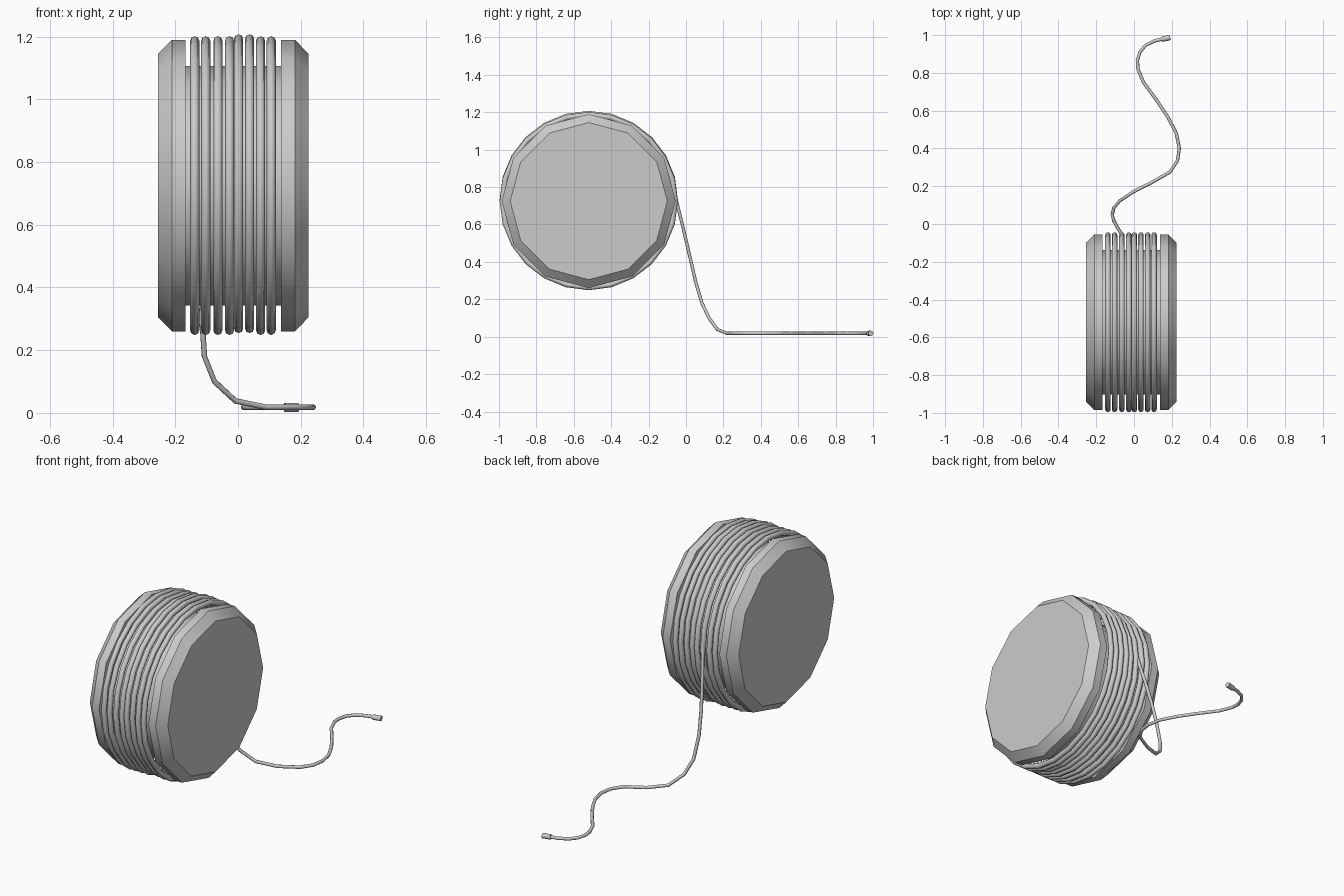
import bpy, bmesh, math
from mathutils import Vector

if "Cube" in bpy.data.objects:
    bpy.data.objects.remove(bpy.data.objects["Cube"])

CY, CZ = -0.52, 0.725   # reel axle position


def smooth(ob, angle=35):
    bpy.ops.object.select_all(action='DESELECT')
    ob.select_set(True)
    bpy.context.view_layer.objects.active = ob
    bpy.ops.object.shade_smooth_by_angle(angle=math.radians(angle))


def lathe_x(name, profile, sides):
    """Capped solid turned about the reel axle from (x, radius) points."""
    bm = bmesh.new()
    rings = []
    for x, r in profile:
        rings.append([bm.verts.new((x, CY + r * math.sin(2 * math.pi * i / sides),
                                    CZ + r * math.cos(2 * math.pi * i / sides)))
                      for i in range(sides)])
    for a, b in zip(rings, rings[1:]):
        for i in range(sides):
            j = (i + 1) % sides
            bm.faces.new((a[i], a[j], b[j], b[i]))
    bm.faces.new(rings[0])
    bm.faces.new(rings[-1])
    bmesh.ops.recalc_face_normals(bm, faces=bm.faces)
    me = bpy.data.meshes.new(name)
    bm.to_mesh(me)
    bm.free()
    ob = bpy.data.objects.new(name, me)
    bpy.context.collection.objects.link(ob)
    smooth(ob)
    return ob


# Reel: chamfered flanges joined by a narrower hub
lathe_x("reel", [(-0.255, 0.42), (-0.21, 0.465), (-0.167, 0.465), (-0.167, 0.382),
                 (0.137, 0.382), (0.137, 0.465), (0.182, 0.465), (0.225, 0.42)], 12)

# Wound cable loops
for n, x in enumerate((-0.138, -0.103, -0.064, -0.027, 0.002, 0.037, 0.072, 0.106)):
    lift = 0.006 if n in (4, 5) else 0
    bpy.ops.mesh.primitive_torus_add(location=(x, CY, CZ + lift), rotation=(0, math.pi / 2, 0),
                                     major_segments=24, minor_segments=8,
                                     major_radius=0.462, minor_radius=0.0145)
    loop = bpy.context.object
    loop.name = f"cable_loop_{n + 1}"
    smooth(loop, 60)

# Loose cable dropping to the floor and snaking away
path = [(-0.065, -0.055, 0.74), (-0.09, -0.015, 0.58), (-0.108, 0.02, 0.43),
        (-0.115, 0.05, 0.30), (-0.107, 0.085, 0.18), (-0.075, 0.123, 0.10),
        (-0.008, 0.168, 0.038), (0.09, 0.218, 0.018), (0.19, 0.275, 0.018),
        (0.23, 0.335, 0.018), (0.24, 0.40, 0.018), (0.224, 0.48, 0.018),
        (0.18, 0.565, 0.018), (0.12, 0.655, 0.018), (0.05, 0.75, 0.018),
        (0.021, 0.82, 0.018), (0.018, 0.865, 0.018), (0.031, 0.91, 0.018),
        (0.062, 0.947, 0.018), (0.11, 0.97, 0.018), (0.16, 0.981, 0.018)]
cu = bpy.data.curves.new("loose_cable", 'CURVE')
cu.dimensions = '3D'
cu.bevel_depth = 0.009
cu.bevel_resolution = 2
sp = cu.splines.new('POLY')
sp.points.add(len(path) - 1)
for p, c in zip(sp.points, path):
    p.co = (*c, 1)
sp.use_smooth = True
cable = bpy.data.objects.new("loose_cable", cu)
bpy.context.collection.objects.link(cable)

# Plug on the cable end
a, b = Vector((0.148, 0.978, 0.0175)), Vector((0.192, 0.988, 0.0175))
bpy.ops.mesh.primitive_cylinder_add(vertices=8, radius=0.0145, depth=(b - a).length,
                                    location=(a + b) / 2,
                                    rotation=(b - a).to_track_quat('Z', 'Y').to_euler())
bpy.context.object.name = "cable_plug"
smooth(bpy.context.object, 50)
